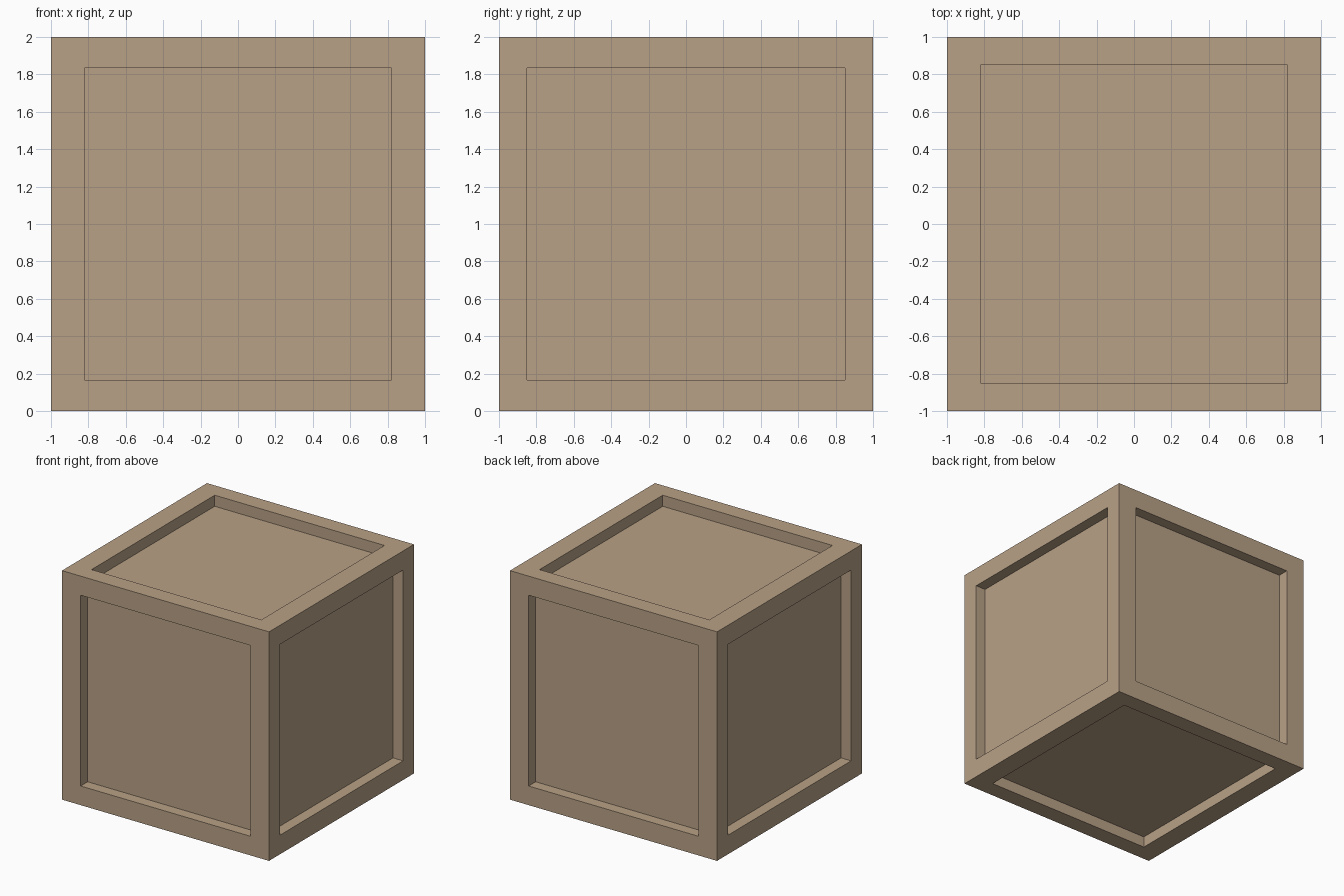
import bpy, bmesh
from mathutils import Vector

if "Cube" in bpy.data.objects:
    bpy.data.objects.remove(bpy.data.objects["Cube"])

HALF = 1.0
OPENING = Vector((0.82, 0.85, 0.833))  # half size of the recess along x, y, z
DEPTH = 0.097

wood = bpy.data.materials.new("light_brown_wood")
wood.diffuse_color = (0.48, 0.355, 0.24, 1)
wood.use_nodes = True
wood.node_tree.nodes["Principled BSDF"].inputs["Base Color"].default_value = wood.diffuse_color

bm = bmesh.new()
bmesh.ops.create_cube(bm, size=2 * HALF)

# Frame rim on every side, with a sunken panel inside it
for face in list(bm.faces):
    normal = face.normal.copy()
    axis = max(range(3), key=lambda i: abs(normal[i]))
    bmesh.ops.inset_individual(bm, faces=[face], thickness=0.1)
    for v in face.verts:
        for i in range(3):
            if i != axis:
                v.co[i] = OPENING[i] if v.co[i] > 0 else -OPENING[i]
    # straight recess walls, then the panel pushed inwards
    bmesh.ops.inset_individual(bm, faces=[face], thickness=0.0)
    bmesh.ops.translate(bm, verts=list(face.verts), vec=-normal * DEPTH)

bmesh.ops.translate(bm, verts=list(bm.verts), vec=(0, 0, HALF))
bmesh.ops.recalc_face_normals(bm, faces=list(bm.faces))

mesh = bpy.data.meshes.new("crate")
bm.to_mesh(mesh)
bm.free()
mesh.materials.append(wood)
crate = bpy.data.objects.new("crate", mesh)
bpy.context.collection.objects.link(crate)
